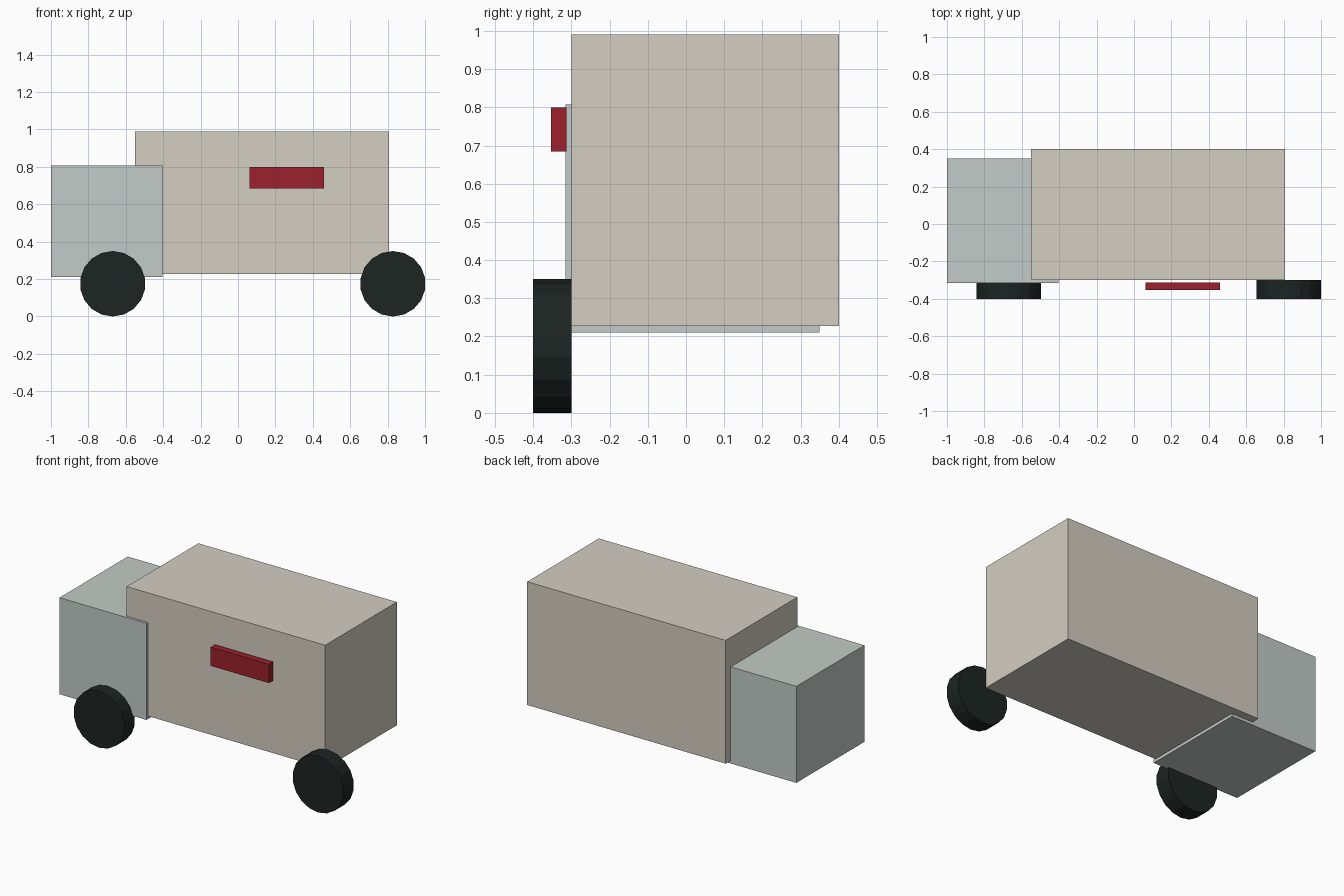
import bpy
import math

if "Cube" in bpy.data.objects:
    bpy.data.objects.remove(bpy.data.objects["Cube"])


def material(name, color):
    mat = bpy.data.materials.new(name)
    mat.diffuse_color = (*color, 1.0)
    mat.use_nodes = True
    mat.node_tree.nodes["Principled BSDF"].inputs["Base Color"].default_value = mat.diffuse_color
    return mat


def finish(name, mat):
    obj = bpy.context.object
    obj.name = name
    obj.data.materials.append(mat)
    return obj


def box(name, x, y, z, mat):
    """Box given by its (min, max) range on each axis."""
    bpy.ops.mesh.primitive_cube_add(size=1, location=[(a + b) / 2 for a, b in (x, y, z)])
    bpy.context.object.scale = [b - a for a, b in (x, y, z)]
    bpy.ops.object.transform_apply(location=False, rotation=False, scale=True)
    return finish(name, mat)


def wheel(name, x, mat):
    bpy.ops.mesh.primitive_cylinder_add(vertices=18, radius=0.175, depth=0.1,
                                        location=(x, -0.35, 0.175),
                                        rotation=(math.pi / 2, 0, 0))
    return finish(name, mat)


cream = material("cream", (0.66, 0.62, 0.54))
pale_grey = material("pale_grey", (0.54, 0.60, 0.57))
rubber = material("rubber", (0.012, 0.018, 0.016))
red = material("red", (0.33, 0.015, 0.025))

# Cargo body and the cab that overlaps its front end
box("cargo_body", (-0.551, 0.806), (-0.30, 0.40), (0.228, 0.99), cream)
box("cab", (-1.0, -0.405), (-0.315, 0.35), (0.21, 0.807), pale_grey)

# Raised plate on the side
box("side_plate", (0.061, 0.46), (-0.354, -0.313), (0.684, 0.80), red)

# Wheels, on the near side only
for name, x in (("cab_wheel", -0.67), ("cargo_wheel", 0.828)):
    wheel(name, x, rubber)
